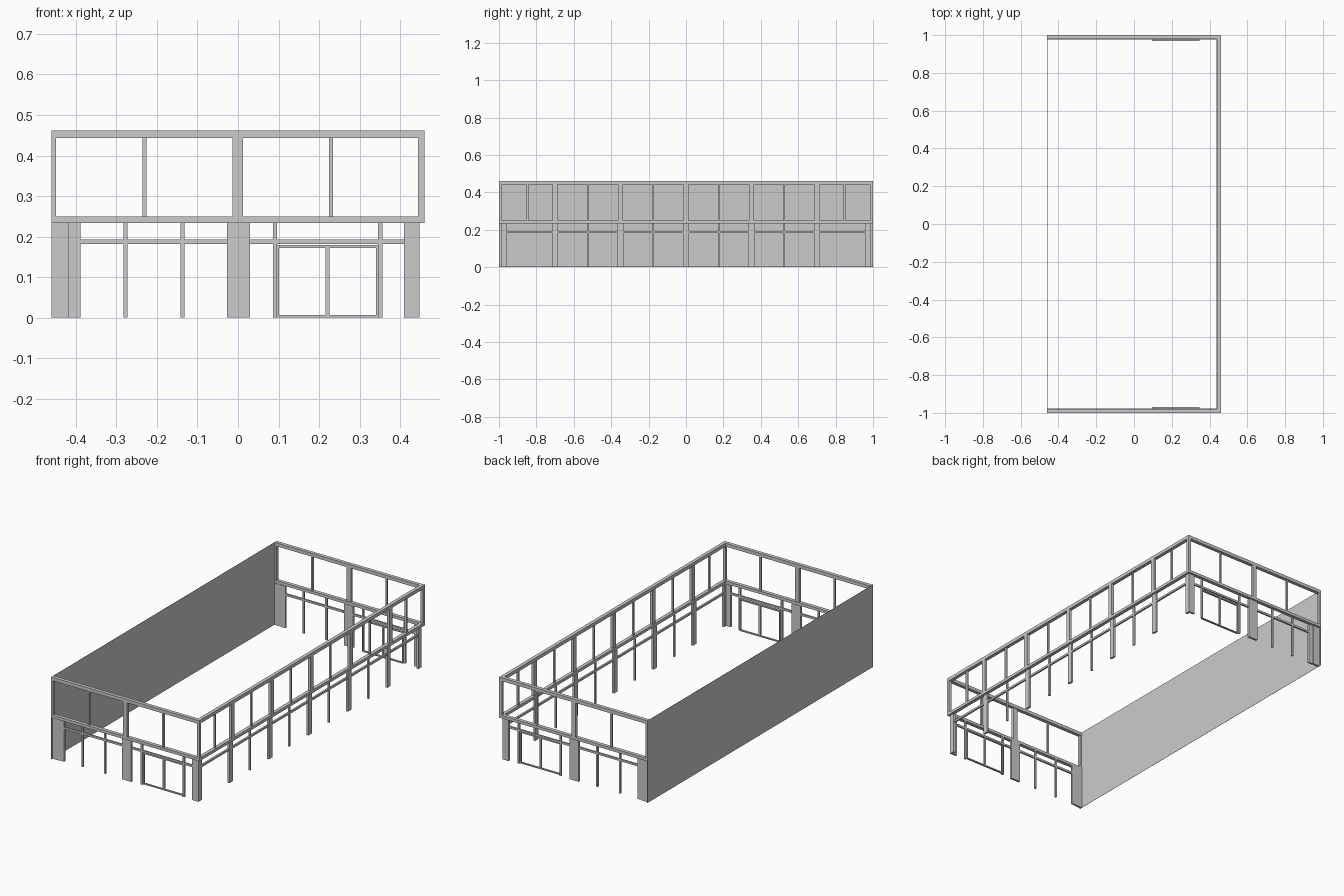
import bpy
import bmesh

cube = bpy.data.objects.get("Cube")
if cube:
    bpy.data.objects.remove(cube, do_unlink=True)

grey = bpy.data.materials.new("light_grey")
grey.use_nodes = True
GREY = (0.6, 0.6, 0.6, 1)
grey.diffuse_color = GREY
grey.node_tree.nodes["Principled BSDF"].inputs["Base Color"].default_value = GREY

HX, HY, TOP = 0.46, 1.0, 0.462
BEAM_LOW, BEAM_HIGH, ROOF_LOW = 0.234, 0.25, 0.443


def make(name, boxes):
    """One object made of axis-aligned boxes given as (x0, x1, y0, y1, z0, z1)."""
    bm = bmesh.new()
    for x0, x1, y0, y1, z0, z1 in boxes:
        vs = bmesh.ops.create_cube(bm, size=1)["verts"]
        for v in vs:
            v.co.x = x1 if v.co.x > 0 else x0
            v.co.y = y1 if v.co.y > 0 else y0
            v.co.z = z1 if v.co.z > 0 else z0
    bmesh.ops.recalc_face_normals(bm, faces=bm.faces)
    me = bpy.data.meshes.new(name)
    bm.to_mesh(me)
    bm.free()
    me.materials.append(grey)
    ob = bpy.data.objects.new(name, me)
    bpy.context.collection.objects.link(ob)


def end_box(side, a, b, z0, z1, d0, d1):
    """Box on an end facade: a..b along x, d0..d1 inward from the outside."""
    y0, y1 = sorted((side * (HY - d0), side * (HY - d1)))
    return (a, b, y0, y1, z0, z1)


def side_box(a, b, z0, z1, d0, d1):
    """Box on the long glazed side: a..b along y, d0..d1 inward."""
    return (HX - d1, HX - d0, a, b, z0, z1)


def centred(positions, width):
    return [(p - width / 2, p + width / 2) for p in positions]


# Front and back facades
for label, s in (("front", -1), ("back", 1)):
    def put(part, spans, z0, z1, d0, d1):
        make(f"{label}_{part}", [end_box(s, a, b, z0, z1, d0, d1) for a, b in spans])

    put("roof_beam", [(-HX, HX)], ROOF_LOW, TOP, 0, 0.02)
    put("floor_beam", [(-HX, HX)], BEAM_LOW, BEAM_HIGH, 0, 0.02)
    put("upper_posts", [(-HX, -0.449), (-0.014, 0.012), (0.445, HX)],
        BEAM_HIGH, ROOF_LOW, 0, 0.016)
    put("upper_mullions", centred((-0.231, 0.23), 0.01), BEAM_HIGH, ROOF_LOW, 0.005, 0.015)
    put("pillars", [(-HX, -0.417), (-0.027, 0.03), (0.409, 0.448)], 0, BEAM_LOW, 0.01, 0.022)
    put("inner_pillar", [(-0.417, -0.389)], 0, BEAM_LOW, 0.014, 0.024)
    put("transoms", [(-0.389, -0.027), (0.03, 0.409)], 0.182, 0.193, 0.014, 0.024)
    put("lower_mullions", centred((-0.278, -0.137, 0.091, 0.351), 0.01),
        0, BEAM_LOW, 0.014, 0.024)
    put("door_stiles", [(0.096, 0.101), (0.216, 0.226), (0.341, 0.346)], 0, 0.178, 0.022, 0.032)
    put("door_rails", [(0.096, 0.346)], 0.172, 0.179, 0.022, 0.032)
    put("door_sill", [(0.096, 0.346)], 0, 0.006, 0.022, 0.032)


# Long glazed side
def put_side(part, spans, z0, z1, d0, d1):
    make(f"side_{part}", [side_box(a, b, z0, z1, d0, d1) for a, b in spans])


bays = [i * 0.35 for i in range(-2, 3)]
inner_middles = [i * 0.175 for i in (-3, -1, 1, 3)]
end = HY - 0.01
put_side("roof_beam", [(-HY, HY)], ROOF_LOW, TOP, 0, 0.02)
put_side("floor_beam", [(-HY, HY)], BEAM_LOW, BEAM_HIGH, 0, 0.02)
put_side("upper_posts", centred(bays, 0.025) + [(-HY, -0.985), (0.985, HY)],
         BEAM_HIGH, ROOF_LOW, 0, 0.016)
put_side("upper_mullions", centred(inner_middles + [-0.848, 0.848], 0.01),
         BEAM_HIGH, ROOF_LOW, 0.005, 0.015)
put_side("pillars", centred(bays, 0.03) + [(-end, -0.96), (0.96, end)],
         0, BEAM_LOW, 0.012, 0.024)
put_side("transom", [(-0.96, 0.96)], 0.182, 0.193, 0.014, 0.024)
put_side("lower_mullions", centred(inner_middles, 0.01), 0, BEAM_LOW, 0.014, 0.024)

# Solid party wall
make("solid_wall", [(-HX, -HX + 0.001, -HY, HY, 0, TOP)])
